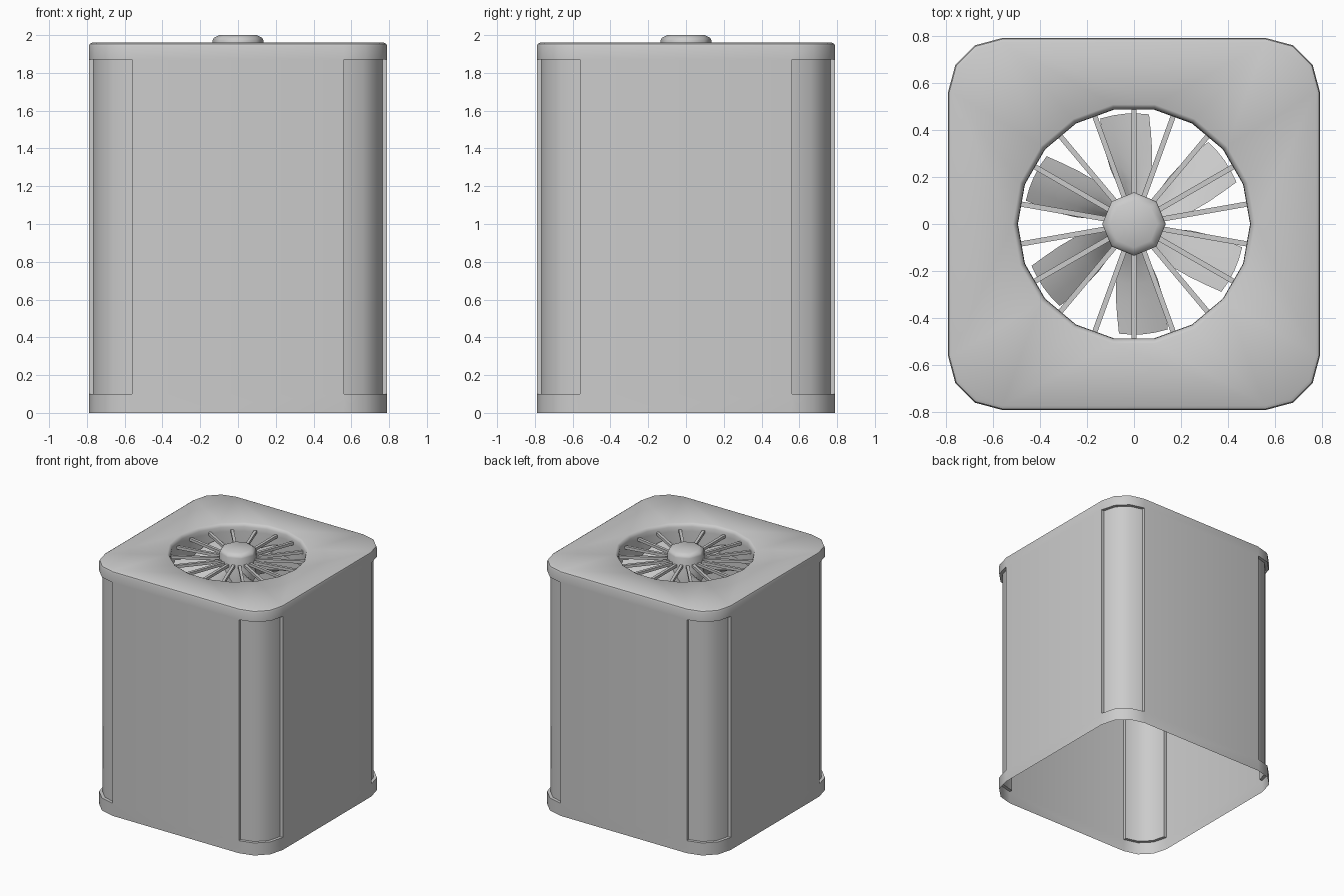
import bpy, bmesh
from math import sin, cos, radians, pi

if "Cube" in bpy.data.objects:
    bpy.data.objects.remove(bpy.data.objects["Cube"])


def finish(bm, name, angle=35):
    bmesh.ops.remove_doubles(bm, verts=bm.verts, dist=1e-5)
    me = bpy.data.meshes.new(name)
    bm.to_mesh(me)
    bm.free()
    ob = bpy.data.objects.new(name, me)
    bpy.context.collection.objects.link(ob)
    bpy.ops.object.select_all(action='DESELECT')
    ob.select_set(True)
    bpy.context.view_layer.objects.active = ob
    bpy.ops.object.shade_smooth_by_angle(angle=radians(angle))
    return ob


def face(bm, pts):
    return bm.faces.new([bm.verts.new(p) for p in pts])


def outline(half, r):
    """Rounded square, three segments per corner (16 points)."""
    pts = []
    for k, (sx, sy) in enumerate([(1, 1), (-1, 1), (-1, -1), (1, -1)]):
        for i in range(4):
            a = radians(90 * k + 30 * i)
            pts.append((sx * half + r * cos(a), sy * half + r * sin(a)))
    return pts


def circle(r, n, start=0):
    return [(r * cos(start + 2 * pi * i / n), r * sin(start + 2 * pi * i / n)) for i in range(n)]


def skin(bm, rings, skip=lambda k, i: False):
    """Quads between successive (points, z) rings, going upward."""
    for k, ((p, z0), (q, z1)) in enumerate(zip(rings, rings[1:])):
        n = len(p)
        for i in range(n):
            if not skip(k, i):
                j = (i + 1) % n
                face(bm, [(*p[i], z0), (*p[j], z0), (*q[j], z1), (*q[i], z1)])


# Casing: open-bottomed shell with recessed corner panels
HALF, R, IN = 0.56, 0.23, 0.025
Z0, Z1, TOP = 0.10, 1.87, 1.96
wall, inner, lip = outline(HALF, R), outline(HALF, R - IN), outline(HALF, R - 0.018)
bm = bmesh.new()
skin(bm, [(wall, 0), (wall, Z0), (wall, Z1), (wall, 1.94), (outline(HALF, R - 0.005), 1.953), (lip, TOP)],
     skip=lambda k, i: k == 1 and i % 4 != 3)
for i in range(16):
    if i % 4 == 3:
        continue
    a, b, c, d = wall[i], wall[i + 1], inner[i + 1], inner[i]
    face(bm, [(*d, Z0), (*c, Z0), (*c, Z1), (*d, Z1)])      # panel
    face(bm, [(*a, Z0), (*b, Z0), (*c, Z0), (*d, Z0)])      # bottom ledge
    face(bm, [(*d, Z1), (*c, Z1), (*b, Z1), (*a, Z1)])      # top ledge
    if i % 4 == 0:
        face(bm, [(*a, Z0), (*d, Z0), (*d, Z1), (*a, Z1)])  # side steps
    if i % 4 == 2:
        face(bm, [(*c, Z0), (*b, Z0), (*b, Z1), (*c, Z1)])

# Top plate with its fan opening and duct
S = radians(10 + 10)
skin(bm, [(circle(r, 18, S), z) for r, z in
          [(0.515, TOP), (0.503, 1.952), (0.495, 1.935), (0.493, 1.90), (0.493, 1.76)]])
bmesh.ops.remove_doubles(bm, verts=bm.verts, dist=1e-5)
edges = [e for e in bm.edges if e.is_boundary and all(abs(v.co.z - TOP) < 1e-4 for v in e.verts)]
bmesh.ops.triangle_fill(bm, edges=edges, use_beauty=True, use_dissolve=False, normal=(0, 0, 1))
finish(bm, "casing")

# Hub: octagonal cap
bm = bmesh.new()
hub = [(0.135, 1.76), (0.135, 1.97), (0.128, 1.985), (0.10, 2.0)]
skin(bm, [(circle(r, 8), z) for r, z in hub])
face(bm, [(*p, 2.0) for p in circle(0.10, 8)])
face(bm, [(*p, 1.76) for p in reversed(circle(0.135, 8))])
finish(bm, "hub", 50)

# Grille: 18 radial bars
bm = bmesh.new()
for k in range(18):
    a = radians(10 + 20 * k)

    def at(r, t, z):
        return (r * cos(a) - t * sin(a), r * sin(a) + t * cos(a), z)
    w, lo, hi, r0, r1 = 0.011, 1.893, 1.915, 0.11, 0.488
    sec = [(-w, lo), (w, lo), (w, hi), (-w, hi)]
    for (t0, z0), (t1, z1) in zip(sec, sec[1:] + sec[:1]):
        face(bm, [at(r0, t0, z0), at(r0, t1, z1), at(r1, t1, z1), at(r1, t0, z0)][::-1])
    face(bm, [at(r1, t, z) for t, z in sec])
finish(bm, "grille_bars", 30)

# Fan: six twisted blades, clockwise edge higher
bm = bmesh.new()
NR, NA = 5, 4
for k in range(6):
    mid = radians(35 + 60 * k)
    grid = []
    for i in range(NR + 1):
        u = i / NR
        r = 0.11 + 0.36 * u
        half_w = 0.06 + 0.045 * sin(pi * min(u, 0.85) * 0.6)
        row = []
        for j in range(NA + 1):
            s = 2 * j / NA - 1
            a = mid + s * half_w / max(r, 0.2) + radians(6) * (u - 1) * (1 - u)
            z = 1.825 - s * (0.055 - 0.015 * u) - 0.012 * s * s
            row.append((r * cos(a), r * sin(a), z))
        grid.append(row)
    for i in range(NR):
        for j in range(NA):
            face(bm, [grid[i][j], grid[i + 1][j], grid[i + 1][j + 1], grid[i][j + 1]])
finish(bm, "fan_blades", 40)
